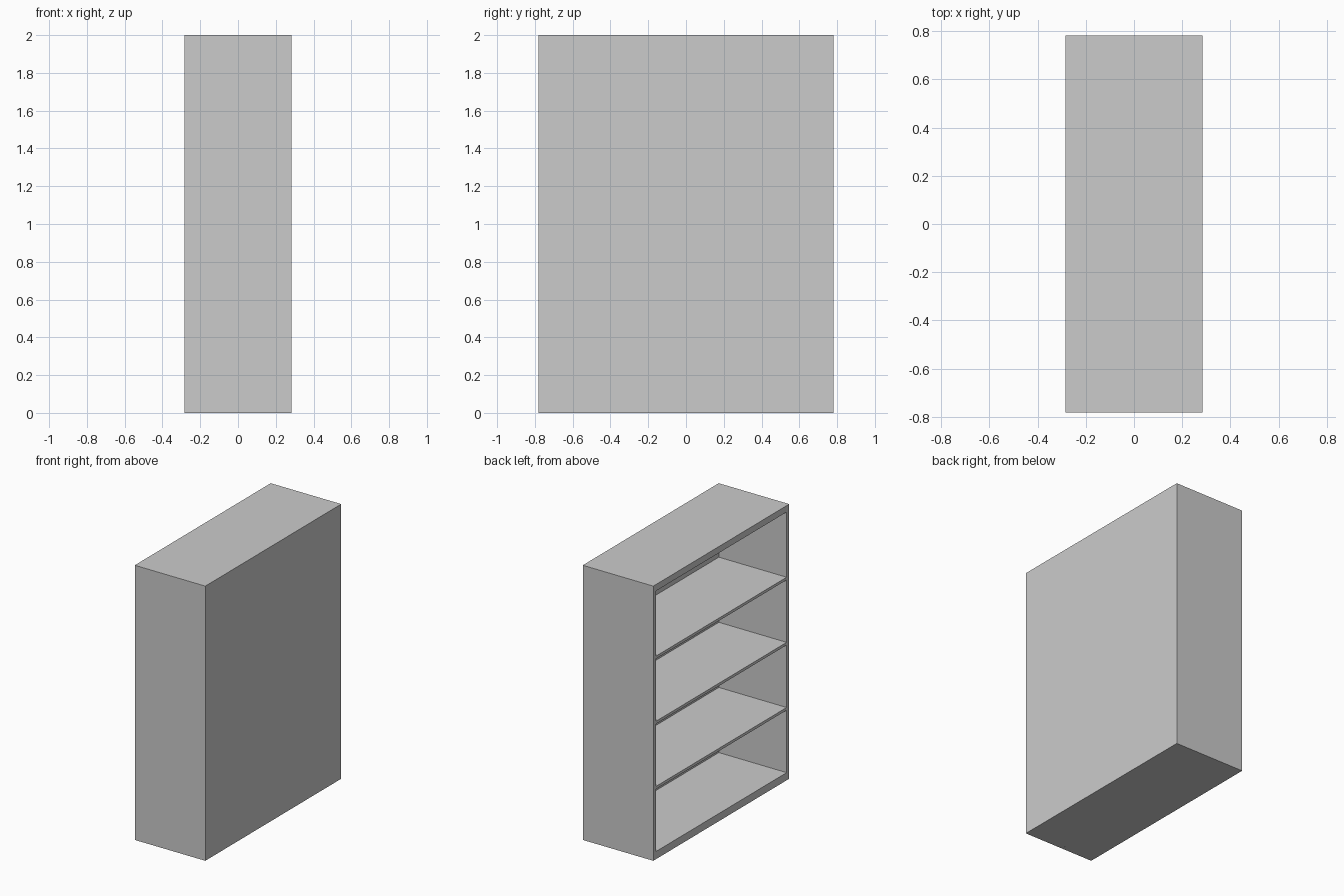
import bpy

if "Cube" in bpy.data.objects:
    bpy.data.objects.remove(bpy.data.objects["Cube"])

# Overall outer limits: the open side faces -x
X0, X1 = -0.284, 0.284
Y = 0.782
H = 2.0
SIDE, TOP, BASE, BACK, SHELF = 0.03, 0.047, 0.056, 0.022, 0.02


def box(name, x, y, z):
    """Box spanning the given (min, max) ranges."""
    bpy.ops.mesh.primitive_cube_add(
        size=1, location=[(a + b) / 2 for a, b in (x, y, z)])
    ob = bpy.context.object
    ob.name = name
    ob.scale = [b - a for a, b in (x, y, z)]
    bpy.ops.object.transform_apply(location=False, rotation=False, scale=True)
    return ob


inner_y = (-Y + SIDE, Y - SIDE)

# Side panels, full height
box("side_panel_near", (X0, X1), (-Y, -Y + SIDE), (0, H))
box("side_panel_far", (X0, X1), (Y - SIDE, Y), (0, H))

# Top, base and back panels fitted between the sides
box("top_panel", (X0, X1), inner_y, (H - TOP, H))
box("base_panel", (X0, X1), inner_y, (0, BASE))
box("back_panel", (X1 - BACK, X1), inner_y, (BASE, H - TOP))

# Three evenly spaced shelves
pitch = (H - TOP - BASE) / 4
for i in range(1, 4):
    z = BASE + i * pitch
    box(f"shelf_{i}", (X0, X1 - BACK), inner_y, (z - SHELF, z))
